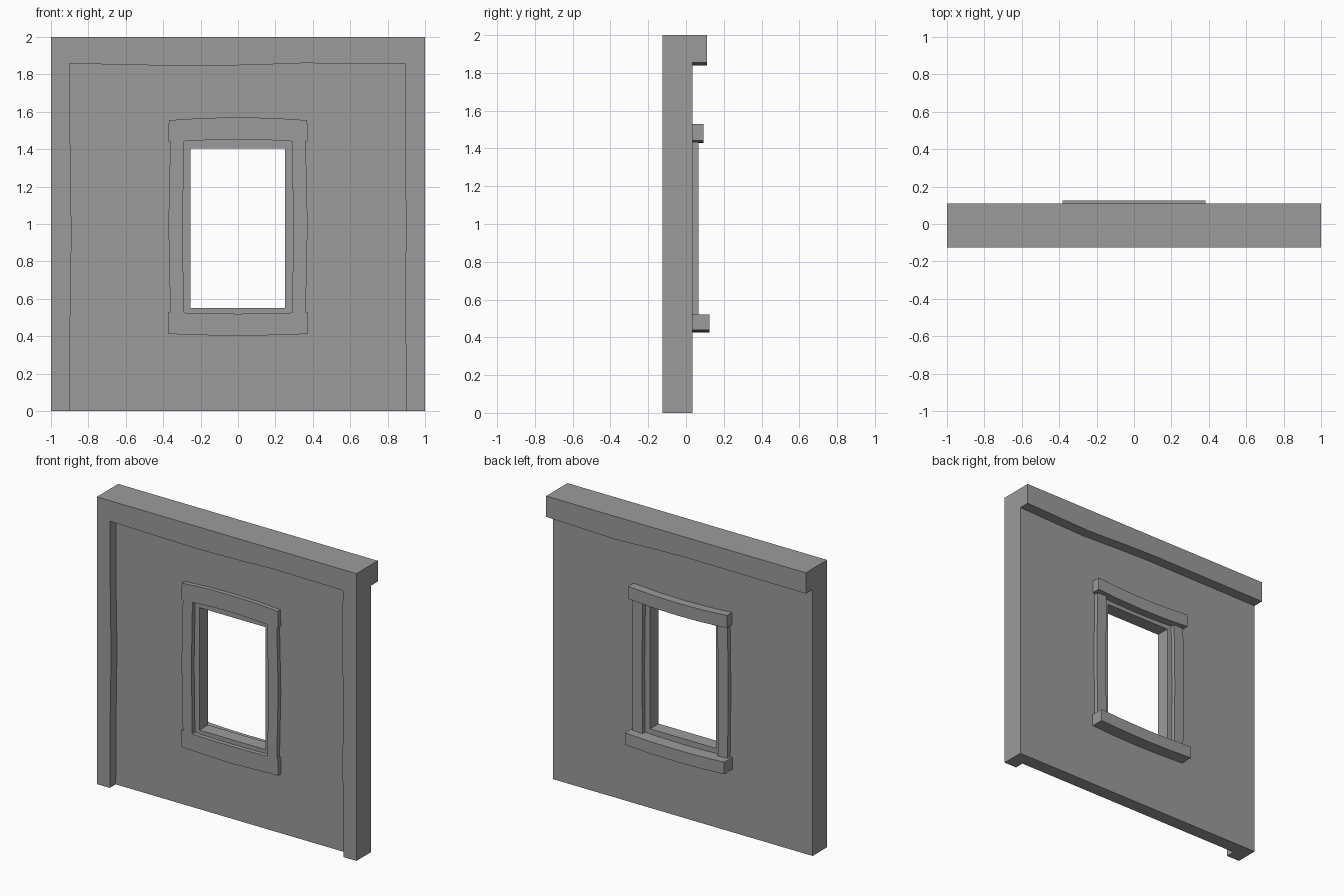
import bpy, bmesh

if "Cube" in bpy.data.objects:
    bpy.data.objects.remove(bpy.data.objects["Cube"])

# dark grey stone
GREY = bpy.data.materials.new("dark_grey")
GREY.diffuse_color = (.33, .33, .33, 1)
GREY.use_nodes = True
GREY.node_tree.nodes["Principled BSDF"].inputs["Base Color"].default_value = GREY.diffuse_color


def finish(name, bm):
    bmesh.ops.recalc_face_normals(bm, faces=bm.faces)
    me = bpy.data.meshes.new(name)
    bm.to_mesh(me)
    bm.free()
    me.materials.append(GREY)
    ob = bpy.data.objects.new(name, me)
    bpy.context.collection.objects.link(ob)
    return ob


def prism(name, outline, y0, y1):
    """Extrude an x-z outline from y0 to y1."""
    bm = bmesh.new()
    a = [bm.verts.new((x, y0, z)) for x, z in outline]
    b = [bm.verts.new((x, y1, z)) for x, z in outline]
    bm.faces.new(a)
    bm.faces.new(b[::-1])
    n = len(a)
    for i in range(n):
        j = (i + 1) % n
        bm.faces.new((a[i], a[j], b[j], b[i]))
    return finish(name, bm)


def ring(name, outer, inner, y0, y1):
    """Closed slab between two x-z loops with matching point counts."""
    bm = bmesh.new()
    loops = [[bm.verts.new((x, y, z)) for x, z in pts]
             for pts, y in ((outer, y0), (outer, y1), (inner, y1), (inner, y0))]
    n = len(outer)
    for k in range(4):
        p, q = loops[k], loops[(k + 1) % 4]
        for i in range(n):
            j = (i + 1) % n
            bm.faces.new((p[i], p[j], q[j], q[i]))
    return finish(name, bm)


def mirrored(half):
    """Complete a right-hand half loop whose ends lie on x = 0."""
    return half + [(-x, z) for x, z in half[-2:0:-1]]


def bowed(w, z0, z1, sag, n=4):
    """Outline of a bar whose middle hangs lower than its ends."""
    ts = [-1 + 2 * i / n for i in range(n + 1)]
    low = [(w * t, z0 - sag * (1 - t * t)) for t in ts]
    high = [(w * t, z1 - sag * (1 - t * t)) for t in ts]
    return low + high[::-1]


WF, WB = -0.06, 0.035   # wall front and back

# plaster wall with window opening
ring("wall", [(-1, 0), (1, 0), (1, 2), (-1, 2)],
     [(-.255, .55), (.252, .55), (.252, 1.403), (-.255, 1.403)], WF, WB)

# front posts and top beam with slightly uneven inner edge
prism("front_frame",
      [(-1, 0), (-.9, 0), (-.897, .5), (-.89, .95), (-.896, 1.3), (-.9, 1.858),
       (-.55, 1.85), (-.2, 1.844), (.1, 1.851), (.35, 1.86), (.895, 1.855),
       (.892, 1.4), (.9, .95), (.892, .7), (.902, 0), (1, 0), (1, 2), (-1, 2)],
      -0.125, WF)

# rear top beam
prism("back_beam",
      [(-1, 1.855), (-.5, 1.857), (-.1, 1.859), (.15, 1.853), (.47, 1.84),
       (1, 1.855), (1, 2), (-1, 2)], WB, 0.11)

# front window trim
ring("front_window_trim",
     mirrored([(0, .40), (.372, .412), (.372, .53), (.362, .53), (.372, 1),
               (.362, 1.44), (.372, 1.44), (.37, 1.555), (.18, 1.567), (0, 1.57)]),
     mirrored([(0, .52), (.15, .521), (.25, .524), (.29, .526), (.296, 1),
               (.288, 1.442), (.24, 1.445), (.18, 1.448), (.09, 1.452), (0, 1.453)]),
     -0.09, WF)

# rear window trim
prism("back_lintel", bowed(.38, 1.443, 1.53, .015), WB, 0.093)
prism("back_sill", bowed(.382, .438, .522, .012), WB, 0.125)
for s, side in ((-1, "left"), (1, "right")):
    prism("back_jamb_" + side,
          [(s * x, z) for x, z in ((.29, .515), (.365, .515), (.371, .98),
                                   (.365, 1.435), (.288, 1.435), (.294, .98))],
          WB, 0.065)
